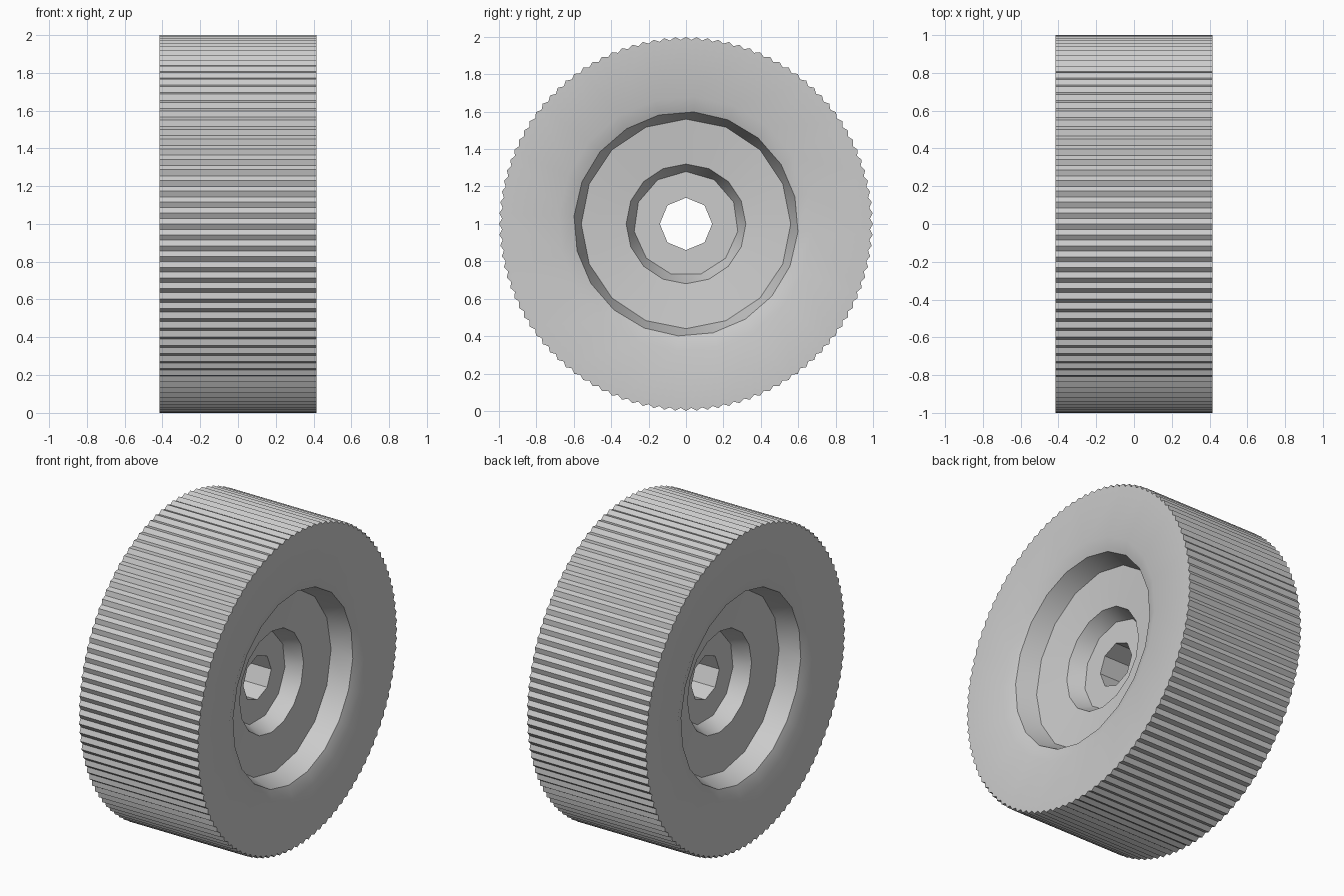
import bpy, bmesh, math
from mathutils import Matrix

if "Cube" in bpy.data.objects:
    bpy.data.objects.remove(bpy.data.objects["Cube"])

TEETH = 108
HALF_WIDTH = 0.415

steel = bpy.data.materials.new("plain_grey")
steel.use_nodes = True
grey = (0.6, 0.6, 0.6, 1)
steel.diffuse_color = grey
steel.node_tree.nodes["Principled BSDF"].inputs["Base Color"].default_value = grey

bm = bmesh.new()


def ring(radius, depth, sides, phase=0, groove=0):
    """Ring around the axle, listed as (angle, vertex) from the top round."""
    out = []
    for i in range(sides):
        a = phase + math.tau * i / sides
        r = radius - groove * (i % 2)
        co = (HALF_WIDTH - depth, r * math.sin(a), r * math.cos(a))
        out.append((a, bm.verts.new(co)))
    return out


def stitch(outer, inner):
    """Join two rings that may have different numbers of points."""
    def closed(points):
        return points + [(points[0][0] + math.tau, points[0][1])]
    if len(outer) == len(inner):
        n = len(outer)
        for i in range(n):
            j = (i + 1) % n
            bm.faces.new((outer[i][1], outer[j][1], inner[j][1], inner[i][1]))
        return
    a, b = closed(outer), closed(inner)
    i = j = 0
    while i < len(a) - 1 or j < len(b) - 1:
        if j == len(b) - 1 or (i < len(a) - 1 and a[i + 1][0] <= b[j + 1][0]):
            bm.faces.new((a[i][1], a[i + 1][1], b[j][1]))
            i += 1
        else:
            bm.faces.new((a[i][1], b[j + 1][1], b[j][1]))
            j += 1


# One half: tread edge, shallow dish, stepped recesses, bore
half = [
    ring(1.0, HALF_WIDTH, TEETH * 2, groove=0.016),
    ring(1.0, 0, TEETH * 2, groove=0.016),
    ring(0.68, 0, 20, math.radians(4)),
    ring(0.6, 0.03, 20, math.radians(4)),
    ring(0.56, 0.155, 16),
    ring(0.32, 0.18, 16),
    ring(0.28, 0.28, 11),
    ring(0.14, 0.28, 8),
    ring(0.14, HALF_WIDTH, 8),
]
for outer, inner in zip(half, half[1:]):
    stitch(outer, inner)

# The other half is the same, turned about the vertical
copy = bmesh.ops.duplicate(bm, geom=bm.verts[:] + bm.edges[:] + bm.faces[:])
bmesh.ops.rotate(bm, verts=[g for g in copy["geom"] if isinstance(g, bmesh.types.BMVert)],
                 matrix=Matrix.Rotation(math.pi, 3, "Z"))
bmesh.ops.remove_doubles(bm, verts=bm.verts[:], dist=0.0005)
bmesh.ops.recalc_face_normals(bm, faces=bm.faces[:])

mesh = bpy.data.meshes.new("ribbed_wheel")
bm.to_mesh(mesh)
bm.free()
mesh.materials.append(steel)
wheel = bpy.data.objects.new("ribbed_wheel", mesh)
wheel.location.z = 1
bpy.context.collection.objects.link(wheel)

# Smooth shading that keeps the ribs and steps crisp
bpy.context.view_layer.objects.active = wheel
wheel.select_set(True)
bpy.ops.object.shade_smooth_by_angle(angle=math.radians(30))
